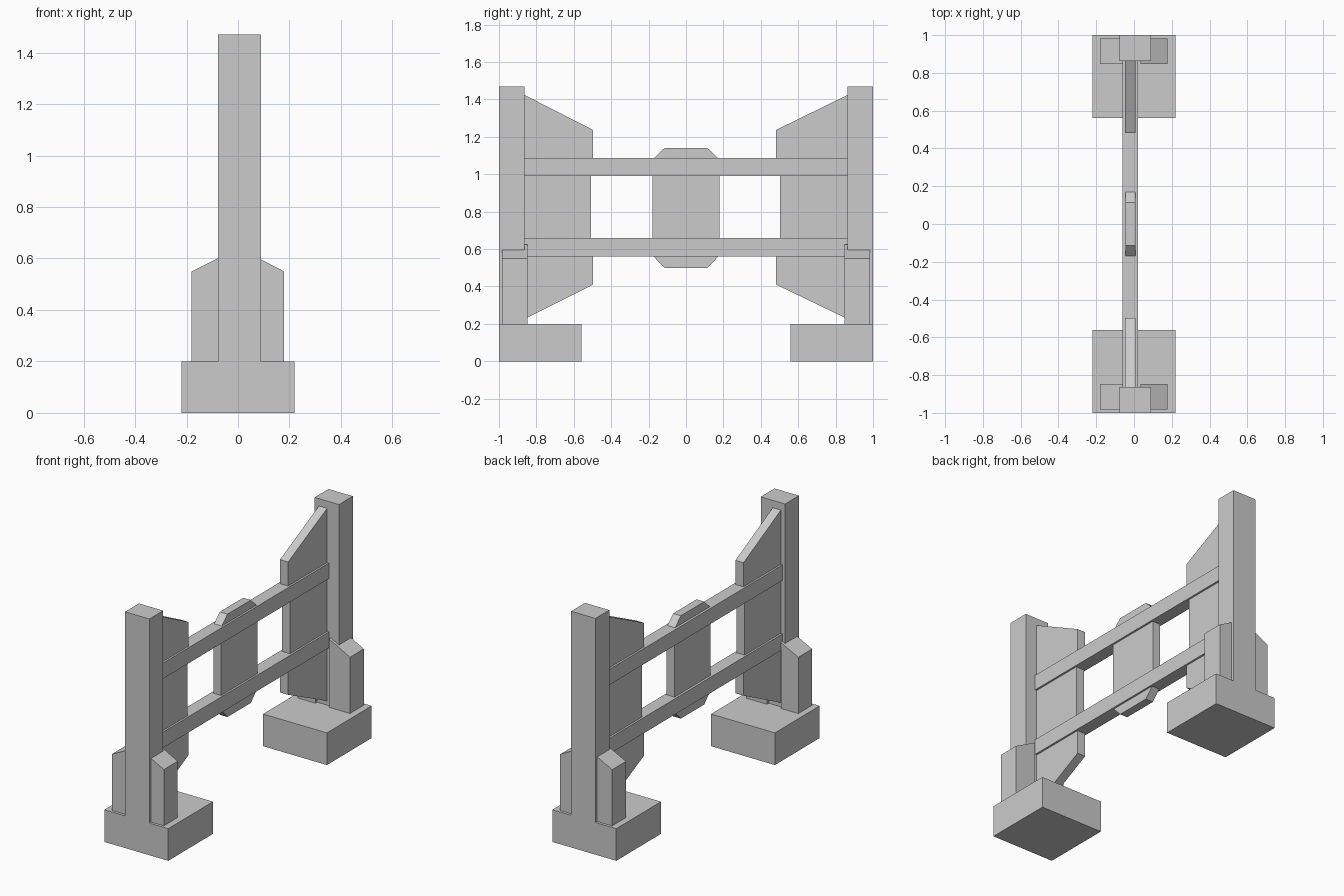
import bpy
import bmesh
from mathutils import Vector

cube = bpy.data.objects.get("Cube")
if cube:
    bpy.data.objects.remove(cube, do_unlink=True)

# Single flat grey
grey = bpy.data.materials.new("plain_grey")
grey.use_nodes = True
colour = (0.6, 0.6, 0.6, 1.0)
grey.diffuse_color = colour
grey.node_tree.nodes["Principled BSDF"].inputs["Base Color"].default_value = colour


def prism(name, outline, axis, low, high):
    """Extrude an outline along x (outline is y, z) or along y (outline is x, z)."""
    def place(p, depth):
        return (depth, p[0], p[1]) if axis == "x" else (p[0], depth, p[1])

    bm = bmesh.new()
    face = bm.faces.new([bm.verts.new(place(p, low)) for p in outline])
    new = bmesh.ops.extrude_face_region(bm, geom=[face])["geom"]
    shift = Vector(place((0, 0), high - low))
    bmesh.ops.translate(bm, vec=shift,
                        verts=[v for v in new if isinstance(v, bmesh.types.BMVert)])
    bmesh.ops.recalc_face_normals(bm, faces=bm.faces)
    mesh = bpy.data.meshes.new(name)
    bm.to_mesh(mesh)
    bm.free()
    mesh.materials.append(grey)
    obj = bpy.data.objects.new(name, mesh)
    bpy.context.collection.objects.link(obj)
    return obj


def box(name, x, y, z):
    outline = [(y[0], z[0]), (y[1], z[0]), (y[1], z[1]), (y[0], z[1])]
    return prism(name, outline, "x", *x)


for side, s in (("front", -1), ("back", 1)):
    # Foot block and upright post
    box(side + "_foot", (-0.22, 0.22), sorted((s, s * 0.56)), (0, 0.2))
    box(side + "_post", (-0.077, 0.09), sorted((s, s * 0.864)), (0.2, 1.47))

    # Sloped braces on both sides of the post
    depth = sorted((s * 0.983, s * 0.847))
    for label, inner, outer, peak in (("left", 0.035, 0.178, 0.625),
                                      ("right", -0.06, -0.18, 0.61)):
        prism(f"{side}_{label}_brace",
              [(inner, 0.2), (outer, 0.2), (outer, 0.55), (inner, peak)],
              "y", *depth)

    # Wing panel, slightly narrower between the rails
    edge, waist = (0.497, 0.508) if s < 0 else (0.482, 0.502)
    wing = [(0.866, 0.225), (edge, 0.41), (edge, 0.61), (waist, 0.61),
            (waist, 1.04), (edge, 1.04), (edge, 1.237), (0.866, 1.425)]
    prism(side + "_wing_panel", [(s * y, z) for y, z in wing], "x", -0.048, 0.008)

# Horizontal rails
for name, z in (("lower_rail", (0.56, 0.658)), ("upper_rail", (0.99, 1.087))):
    box(name, (-0.06, 0.02), (-0.866, 0.864), z)

# Central panel with clipped corners
half = [(0.115, 0.5), (0.178, 0.565), (0.178, 1.08), (0.115, 1.14)]
prism("centre_panel", half + [(-y, z) for y, z in reversed(half)], "x", -0.045, 0.008)
